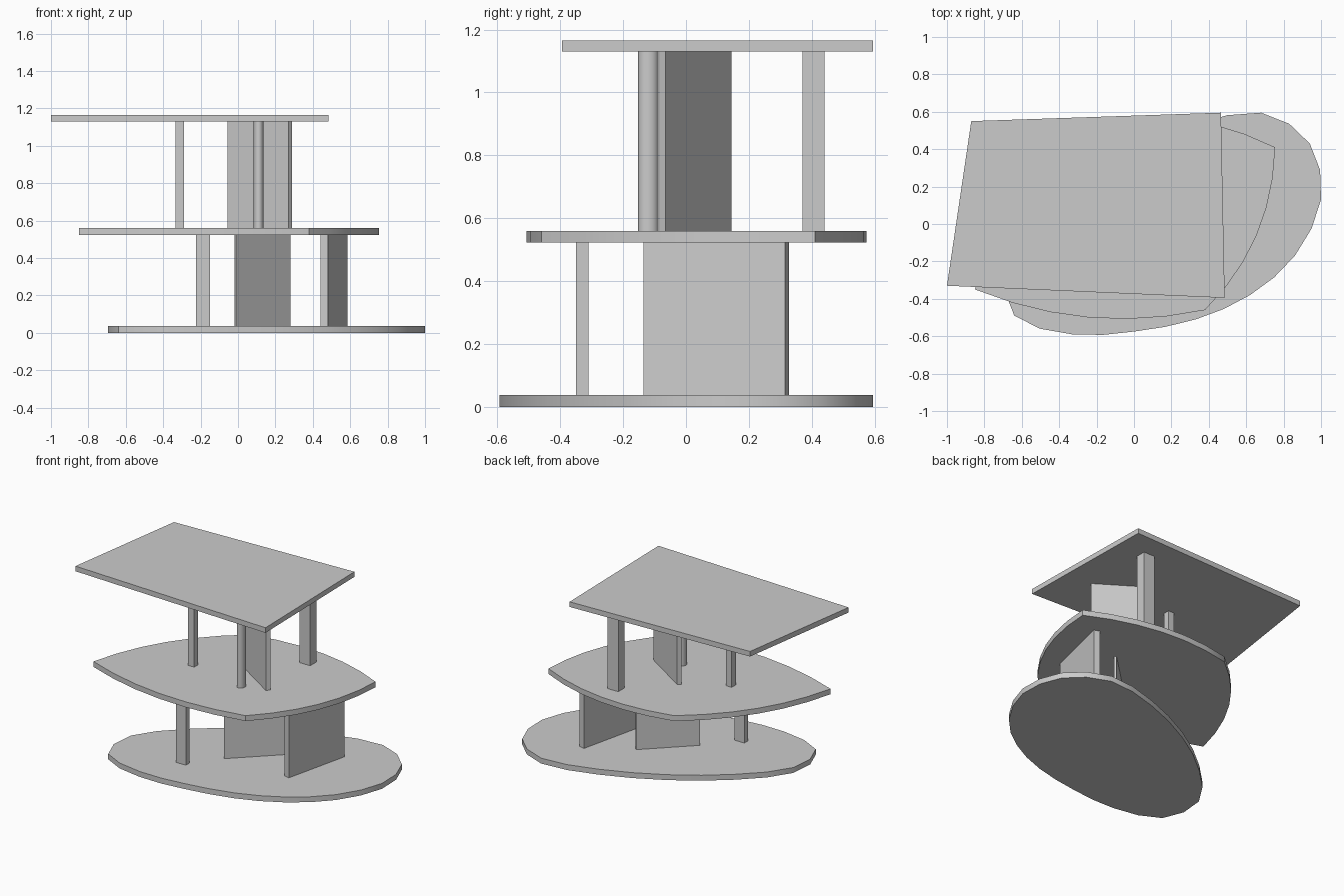
import bpy
import bmesh
import math
from mathutils import Vector

cube = bpy.data.objects.get("Cube")
if cube:
    bpy.data.objects.remove(cube, do_unlink=True)

grey = bpy.data.materials.new("plain_grey")
grey.use_nodes = True
colour = (0.6, 0.6, 0.6, 1)
grey.diffuse_color = colour
grey.node_tree.nodes["Principled BSDF"].inputs["Base Color"].default_value = colour


def prism(name, outline, bottom, top):
    """Extrude a plan outline between two heights."""
    bm = bmesh.new()
    base = bm.faces.new([bm.verts.new((p[0], p[1], bottom)) for p in outline])
    grown = bmesh.ops.extrude_face_region(bm, geom=[base])["geom"]
    moved = [v for v in grown if isinstance(v, bmesh.types.BMVert)]
    bmesh.ops.translate(bm, verts=moved, vec=(0, 0, top - bottom))
    bmesh.ops.recalc_face_normals(bm, faces=bm.faces)
    mesh = bpy.data.meshes.new(name)
    bm.to_mesh(mesh)
    bm.free()
    mesh.materials.append(grey)
    obj = bpy.data.objects.new(name, mesh)
    bpy.context.collection.objects.link(obj)
    bpy.ops.object.select_all(action="DESELECT")
    obj.select_set(True)
    bpy.context.view_layer.objects.active = obj
    bpy.ops.object.shade_smooth_by_angle(angle=math.radians(30))
    return obj


def rounded(points):
    """Closed outline through the points, with one extra point eased into each span."""
    pts = [Vector(p) for p in points]
    result = []
    for i, p in enumerate(pts):
        after = pts[(i + 1) % len(pts)]
        beyond = pts[(i + 2) % len(pts)]
        result += [p, (p + after) * 0.5 + (p + after - pts[i - 1] - beyond) / 16]
    return result


def bowed(corners, bulge, steps=6):
    """Polygon whose sides bow outward, for corners in anticlockwise order."""
    result = []
    for i, corner in enumerate(corners):
        a, b = Vector(corner), Vector(corners[(i + 1) % len(corners)])
        side = (b - a).normalized()
        outward = Vector((side.y, -side.x)) * bulge
        for k in range(steps):
            t = k / steps
            result.append(a.lerp(b, t) + outward * 4 * t * (1 - t))
    return result


def box(x0, x1, y0, y1):
    return [(x0, y0), (x1, y0), (x1, y1), (x0, y1)]


def oval(x, y, rx, ry, sides=32):
    turns = [math.tau * k / sides for k in range(sides)]
    return [(x + rx * math.cos(a), y + ry * math.sin(a)) for a in turns]


# Heights of the three slabs
BASE_TOP = 0.037
MID_BOTTOM, MID_TOP = 0.523, 0.56
ROOF_BOTTOM, ROOF_TOP = 1.13, 1.165

# Slabs: egg-shaped base, bowed triangular middle, four-sided roof
prism("base_slab", rounded([
    (-.64, -.49), (-.33, -.59), (0, -.575), (.33, -.51), (.62, -.38),
    (.86, -.17), (1, .13), (.94, .43), (.68, .595), (.3, .525),
    (-.1, .345), (-.44, .1), (-.68, -.19)]), 0, BASE_TOP)
prism("middle_slab", bowed([(-.85, -.35), (.38, -.46), (.755, .41), (-.28, .53)], .095),
      MID_BOTTOM, MID_TOP)
prism("roof_slab", [(-1, -.33), (.485, -.395), (.465, .595), (-.87, .55)],
      ROOF_BOTTOM, ROOF_TOP)

# Lower supports
lower = {
    "lower_front_post": box(-.225, -.15, -.35, -.31),
    "lower_diagonal_wall": [(-.01, -.135), (.28, .145), (.27, .155), (-.02, -.125)],
    "lower_side_wall": [(.48, -.135), (.585, .315), (.545, .327), (.44, -.125)],
}
for name, outline in lower.items():
    prism(name, outline, BASE_TOP, MID_BOTTOM)

# Upper supports
upper = {
    "upper_left_post": box(-.335, -.29, -.06, -.016),
    "upper_back_post": box(.205, .288, .37, .44),
    "upper_diagonal_wall": [(.27, -.085), (.29, -.065), (-.035, .145), (-.055, .125)],
    "upper_round_column": oval(.11, -.12, .026, .032),
}
for name, outline in upper.items():
    prism(name, outline, MID_TOP, ROOF_BOTTOM)
